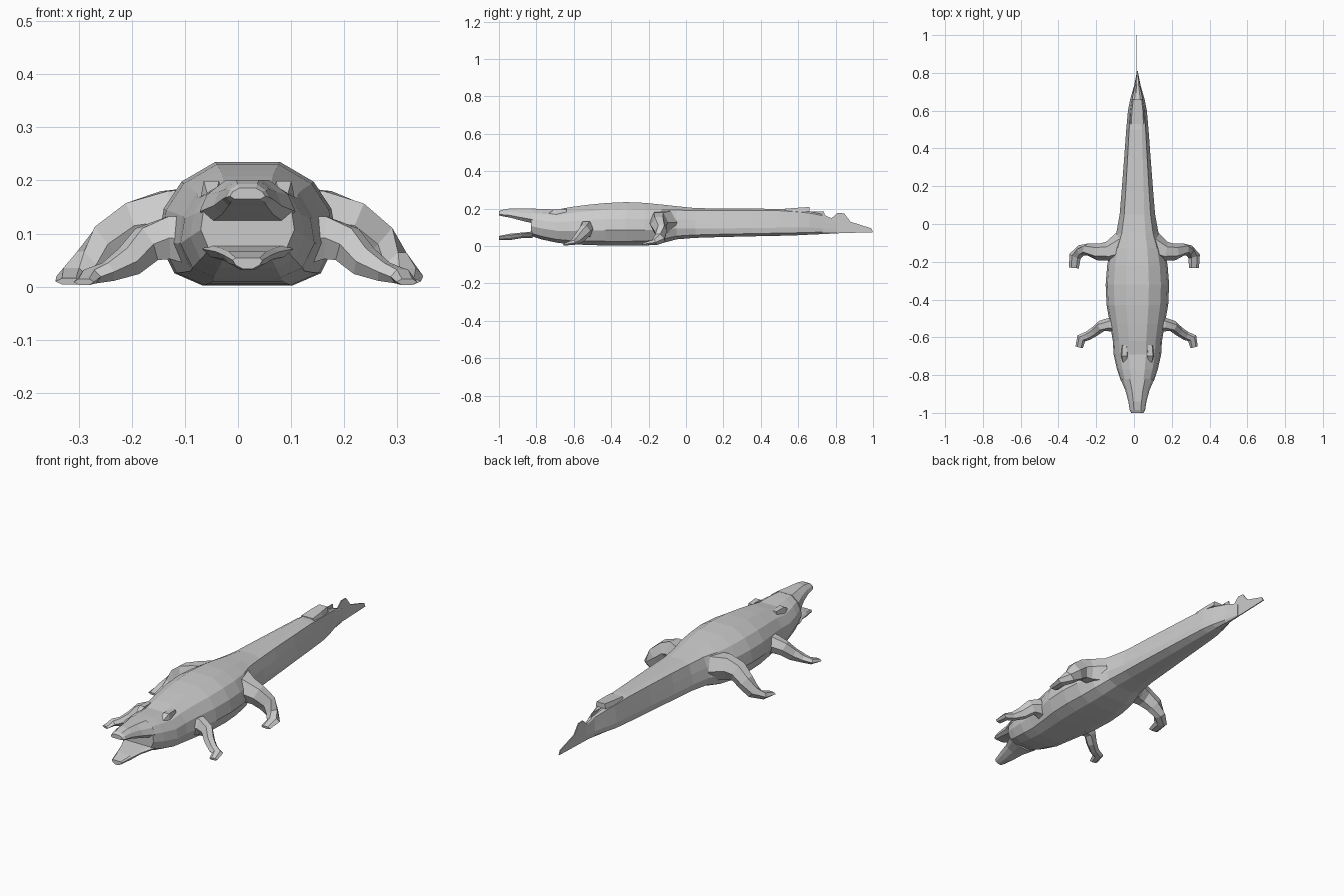
import bpy, bmesh
from mathutils import Vector

CX = 0.018  # centre line of the animal


def make_object(name, bm):
    bmesh.ops.remove_doubles(bm, verts=bm.verts, dist=0.0005)
    bmesh.ops.recalc_face_normals(bm, faces=bm.faces)
    me = bpy.data.meshes.new(name)
    bm.to_mesh(me)
    bm.free()
    ob = bpy.data.objects.new(name, me)
    bpy.context.collection.objects.link(ob)
    return ob


def loft(name, rings):
    bm = bmesh.new()
    loops = [[bm.verts.new(p) for p in ring] for ring in rings]
    n = len(loops[0])
    for a, b in zip(loops, loops[1:]):
        for i in range(n):
            j = (i + 1) % n
            bm.faces.new((a[i], a[j], b[j], b[i]))
    bm.faces.new(loops[0])
    bm.faces.new(loops[-1])
    return make_object(name, bm)


def section(y, hw, z0, z1, half, cx=CX):
    right = [(cx + u * hw, y, z0 + v * (z1 - z0)) for u, v in half]
    left = [(2 * cx - x, yy, z) for x, yy, z in reversed(right)]
    return right + left


# Half cross-sections: rounded belly, and a tail that narrows upward
BODY = [(.5, 0), (.82, .1), (1, .36), (.94, .62), (.74, .84), (.36, 1)]
TAIL = [(.4, 0), (.95, .1), (1, .3), (.88, .6), (.74, .93), (.4, 1)]


def blend(t):
    return [(a + (c - a) * t, b + (d - b) * t)
            for (a, b), (c, d) in zip(BODY, TAIL)]


# Head back, trunk and tail: y, half width, bottom, top, tail-ness
stations = [
    (-.83, .088, .055, .200, 0), (-.77, .108, .035, .199, 0),
    (-.69, .126, .018, .195, 0), (-.62, .130, .010, .208, 0),
    (-.53, .145, .006, .220, 0), (-.43, .163, .003, .230, 0),
    (-.32, .168, .002, .235, 0), (-.22, .160, .004, .231, 0),
    (-.13, .142, .015, .222, .2), (-.05, .112, .036, .213, .5),
    (.05, .094, .044, .203, .8), (.18, .083, .048, .201, 1),
    (.35, .070, .052, .200, 1), (.50, .059, .055, .199, 1),
    (.60, .050, .058, .192, 1), (.66, .038, .061, .185, 1),
    (.73, .018, .064, .170, 1), (.81, .002, .068, .135, 1)]
loft("body_and_tail", [section(y, w, a, b, blend(t)) for y, w, a, b, t in stations])

# Open jaws
UPPER = [(.75, 0), (1, .25), (.85, .65), (.45, 1)]
LOWER = [(.3, 0), (.8, .35), (1, .8), (.8, 1)]
loft("upper_jaw", [section(y, w, a, b, UPPER) for y, w, a, b in [
    (-.82, .090, .122, .201), (-.88, .064, .136, .201),
    (-.94, .048, .152, .201), (-.985, .041, .160, .193), (-1, .033, .165, .186)]])
loft("lower_jaw", [section(y, w, a, b, LOWER) for y, w, a, b in [
    (-.82, .086, .044, .078), (-.88, .060, .042, .072),
    (-.94, .044, .032, .066), (-1, .028, .033, .054)]])

# Brow ridges over the eyes
for side, label in ((1, "right"), (-1, "left")):
    loft("brow_" + label, [
        section(y, w, .15, top, [(1, 0), (.6, 1)], CX + side * .068)
        for y, w, top in [(-.74, .012, .172), (-.70, .024, .199), (-.64, .018, .197)]])

# Raised tail crest flap
loft("tail_crest", [section(y, w, a, b, [(1, 0), (.8, 1)]) for y, w, a, b in [
    (.53, .040, .180, .200), (.60, .036, .182, .205), (.66, .028, .184, .209)]])

# Thin notched tail blade
outline = [(.60, .06), (.80, .068), (1, .074), (.99, .095), (.88, .130), (.845, .175),
           (.81, .177), (.78, .150), (.745, .143), (.738, .185), (.60, .187)]
loft("tail_blade", [[(x, y, z) for y, z in outline] for x in (.012, .017)])


def leg(name, path, side, foot_shift):
    """Six-sided limb; path rows are x, y, z, half width, half height."""
    n = len(path) - 1
    pts = []
    for i, (x, y, z, w, h) in enumerate(path):
        mid = CX + (foot_shift - CX) * i / n
        pts.append(Vector((x if side > 0 else 2 * mid - x, y, z)))
    rings = []
    for i, p in enumerate(pts):
        t = (pts[min(i + 1, n)] - pts[max(i - 1, 0)]).normalized()
        s = t.cross(Vector((0, 0, 1))).normalized()
        u = s.cross(t)
        w, h = path[i][3:]
        ring = [p + s * w * a + u * h * b for a, b in
                ((1, 0), (.5, 1), (-.5, 1), (-1, 0), (-.5, -1), (.5, -1))]
        for q in ring:
            q.z = max(q.z, 0.003)
        rings.append(ring)
    loft(name, rings)


HIND = [(.10, -.115, .125, .075, .062), (.165, -.145, .125, .052, .055),
        (.215, -.148, .115, .044, .046), (.260, -.135, .080, .033, .042),
        (.292, -.140, .042, .030, .030), (.318, -.170, .020, .032, .016),
        (.318, -.232, .010, .026, .006)]
FRONT = [(.10, -.535, .085, .050, .050), (.165, -.532, .092, .036, .040),
         (.205, -.540, .080, .030, .034), (.237, -.567, .048, .026, .028),
         (.275, -.592, .028, .024, .018), (.308, -.605, .019, .026, .013),
         (.318, -.652, .009, .020, .006)]
for side, label in ((1, "right"), (-1, "left")):
    leg("hind_leg_" + label, HIND, side, 0.0)
    leg("front_leg_" + label, FRONT, side, 0.014)
